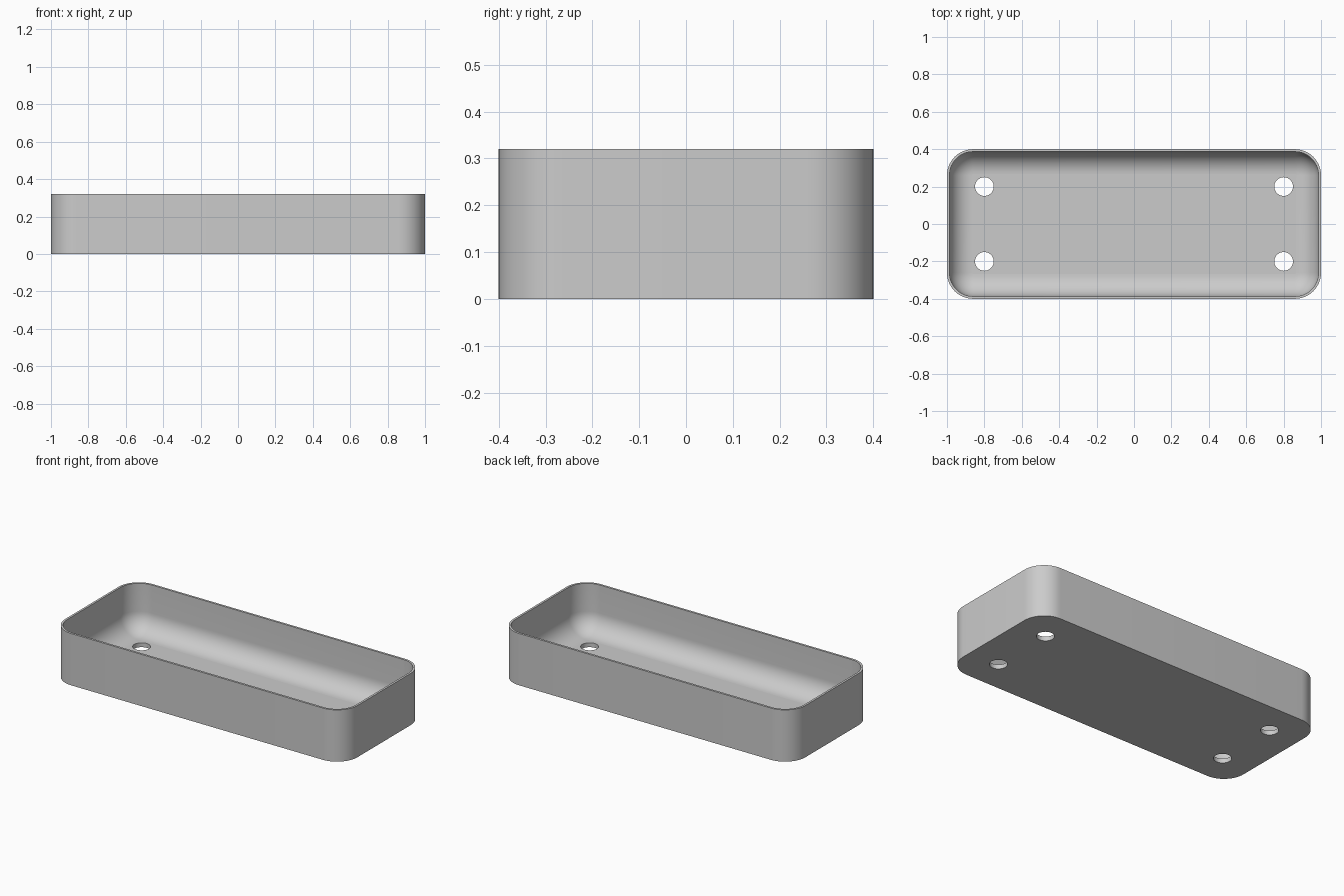
import bpy
import bmesh
from math import sin, cos, pi, radians

cube = bpy.data.objects.get("Cube")
if cube:
    bpy.data.objects.remove(cube, do_unlink=True)

# Main dimensions
HALF_X, HALF_Y, HEIGHT = 1.0, 0.4, 0.32
CORNER, WALL, FLOOR, FILLET = 0.14, 0.0133, 0.027, 0.12
HOLE_X, HOLE_Y, HOLE_R = 0.8, 0.2, 0.05
STEPS = 14

grey = bpy.data.materials.new("plain grey")
grey.use_nodes = True
colour = (0.6, 0.6, 0.6, 1)
grey.diffuse_color = colour
grey.node_tree.nodes["Principled BSDF"].inputs["Base Color"].default_value = colour

bm = bmesh.new()


def rounded_ring(inset, z):
    """Rounded rectangle, inset from the outer wall."""
    radius = CORNER - inset
    ring = []
    for corner, (sx, sy) in enumerate([(1, 1), (-1, 1), (-1, -1), (1, -1)]):
        for i in range(STEPS + 1):
            a = (corner + i / STEPS) * pi / 2
            ring.append(bm.verts.new((sx * (HALF_X - CORNER) + radius * cos(a),
                                      sy * (HALF_Y - CORNER) + radius * sin(a), z)))
    return ring


def circle_ring(x, y, z, count=48):
    return [bm.verts.new((x + HOLE_R * cos(2 * pi * i / count),
                          y + HOLE_R * sin(2 * pi * i / count), z))
            for i in range(count)]


def bridge(a, b):
    n = len(a)
    for i in range(n):
        j = (i + 1) % n
        bm.faces.new((a[i], a[j], b[j], b[i])).smooth = True


def loop_edges(ring):
    found = []
    for i, v in enumerate(ring):
        w = ring[(i + 1) % len(ring)]
        found.append(bm.edges.get((v, w)) or bm.edges.new((v, w)))
    return found


# Outer wall, rim, inner wall and rounded inner foot
rings = [rounded_ring(0, 0), rounded_ring(0, HEIGHT), rounded_ring(WALL, HEIGHT)]
for i in range(STEPS + 1):
    a = i / STEPS * pi / 2
    rings.append(rounded_ring(WALL + FILLET * (1 - cos(a)),
                              FLOOR + FILLET * (1 - sin(a))))
for lower, upper in zip(rings, rings[1:]):
    bridge(lower, upper)

# Four drain holes through the floor
under, over = loop_edges(rings[0]), loop_edges(rings[-1])
for x in (-HOLE_X, HOLE_X):
    for y in (-HOLE_Y, HOLE_Y):
        low, high = circle_ring(x, y, 0), circle_ring(x, y, FLOOR)
        bridge(high, low)
        under += loop_edges(low)
        over += loop_edges(high)

# Flat underside and floor around the holes
for edges, up in ((under, 1), (over, 1)):
    bmesh.ops.triangle_fill(bm, use_beauty=True, use_dissolve=False,
                            edges=edges, normal=(0, 0, up))

bmesh.ops.recalc_face_normals(bm, faces=bm.faces[:])
for e in bm.edges:
    e.smooth = e.calc_face_angle(0) < radians(30)

mesh = bpy.data.meshes.new("tray")
bm.to_mesh(mesh)
bm.free()
mesh.materials.append(grey)
tray = bpy.data.objects.new("tray", mesh)
bpy.context.collection.objects.link(tray)
